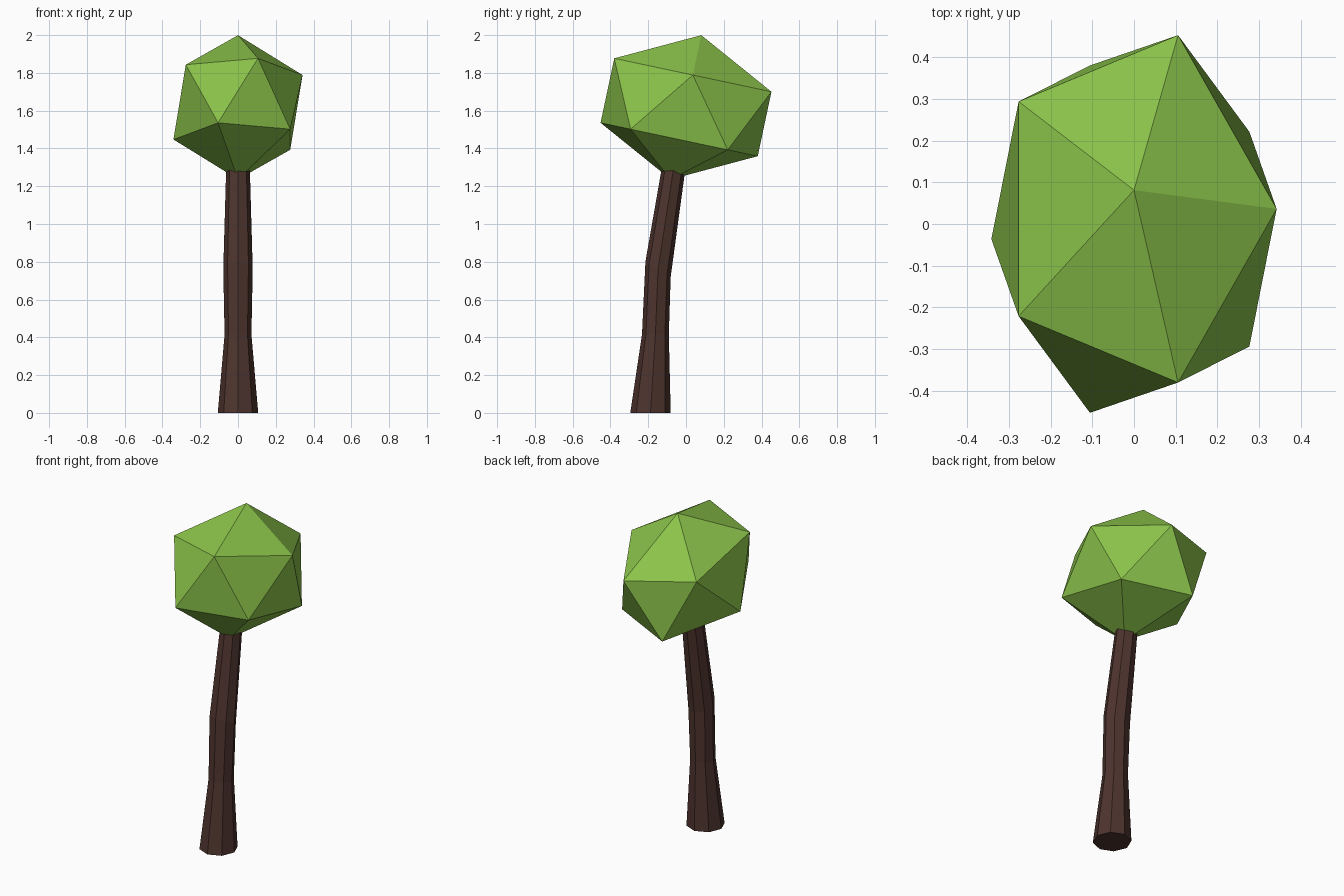
import bpy, bmesh
from math import radians
from mathutils import Matrix

cube = bpy.data.objects.get("Cube")
if cube:
    bpy.data.objects.remove(cube, do_unlink=True)


def material(name, color):
    mat = bpy.data.materials.new(name)
    mat.use_nodes = True
    mat.diffuse_color = color
    mat.node_tree.nodes["Principled BSDF"].inputs["Base Color"].default_value = color
    return mat


def finish(bm, name, mat):
    bmesh.ops.recalc_face_normals(bm, faces=bm.faces[:])
    mesh = bpy.data.meshes.new(name)
    bm.to_mesh(mesh)
    bm.free()
    mesh.materials.append(mat)
    obj = bpy.data.objects.new(name, mesh)
    bpy.context.collection.objects.link(obj)
    return obj


leaf_green = material("leaf green", (0.258, 0.546, 0.069, 1))
bark_brown = material("bark brown", (0.076, 0.034, 0.027, 1))

# Trunk: octagonal rings along a bent path (y, z, radius, tilt in degrees)
SIDES = 8
rings = [
    (-0.188, 0.0, 0.107, 0),
    (-0.162, 0.415, 0.071, 0),
    (-0.148, 0.76, 0.078, -31),
    (-0.057, 1.35, 0.061, -9),
]
bm = bmesh.new()
loops = []
for y, z, radius, tilt in rings:
    place = Matrix.Translation((0, y, z)) @ Matrix.Rotation(radians(tilt), 4, 'X')
    ring = bmesh.ops.create_circle(bm, segments=SIDES, radius=radius, matrix=place)
    loops.append(ring["verts"])
for low, high in zip(loops, loops[1:]):
    for i in range(SIDES):
        j = (i + 1) % SIDES
        bm.faces.new((low[i], low[j], high[j], high[i]))
bm.faces.new(loops[0][::-1])
bm.faces.new(loops[-1])
finish(bm, "trunk", bark_brown)

# Foliage: a stretched icosahedron leaning backwards
bm = bmesh.new()
bmesh.ops.create_icosphere(bm, subdivisions=1, radius=1)
bm.transform(Matrix.Translation((0, 0, 1.618))
             @ Matrix.Rotation(radians(-12), 4, 'X')
             @ Matrix.Diagonal((0.382, 0.5, 0.39, 1)))
finish(bm, "foliage", leaf_green)
